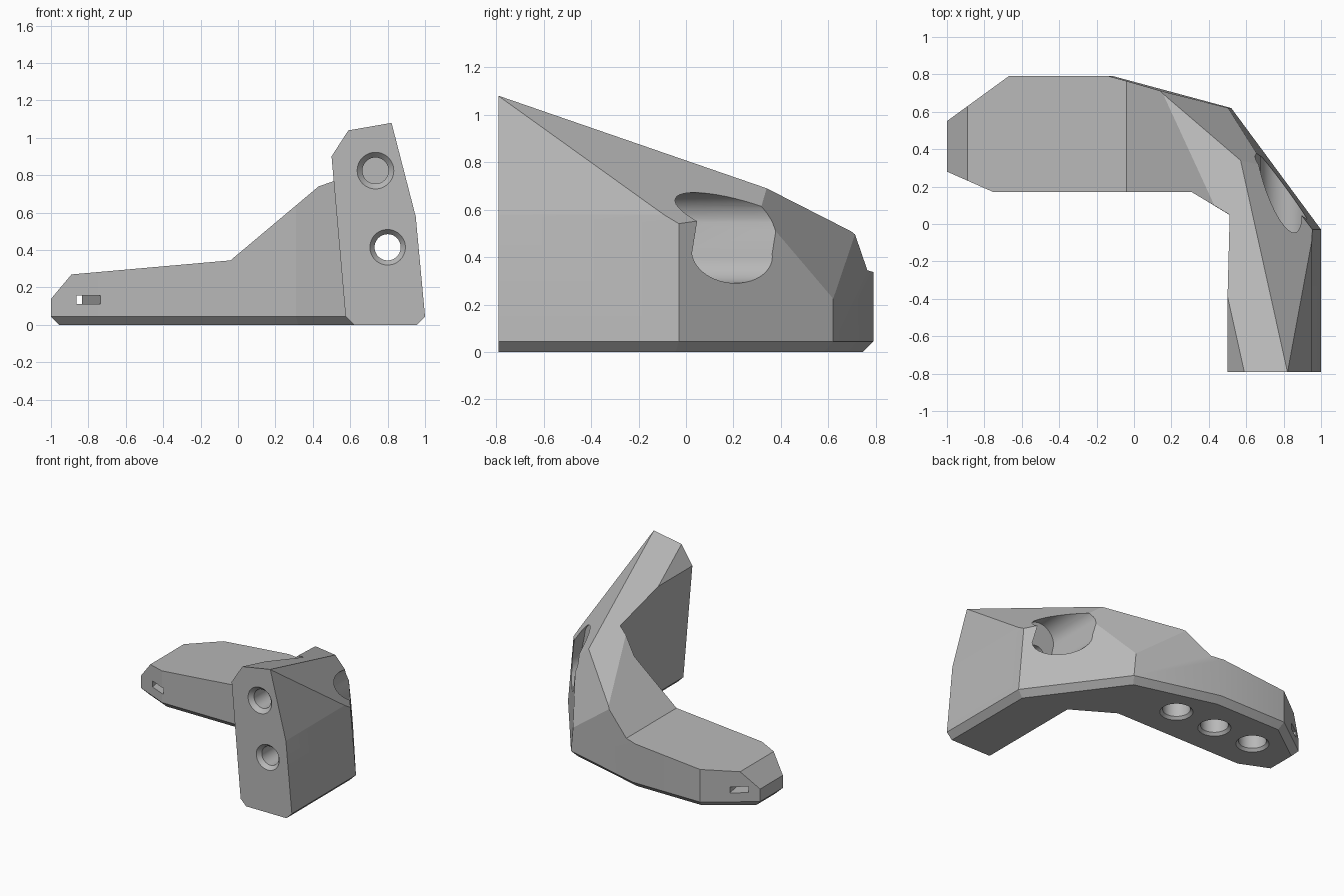
import bpy, bmesh, math
from mathutils import Vector, Matrix

if "Cube" in bpy.data.objects:
    bpy.data.objects.remove(bpy.data.objects["Cube"], do_unlink=True)

grey = bpy.data.materials.new("light grey")
grey.use_nodes = True
tone = (0.48, 0.48, 0.48, 1)
grey.diffuse_color = tone
grey.node_tree.nodes["Principled BSDF"].inputs["Base Color"].default_value = tone


def make_object(name, bm):
    bmesh.ops.recalc_face_normals(bm, faces=bm.faces)
    mesh = bpy.data.meshes.new(name)
    bm.to_mesh(mesh)
    bm.free()
    mesh.materials.append(grey)
    obj = bpy.data.objects.new(name, mesh)
    bpy.context.collection.objects.link(obj)
    return obj


def loft(name, rings):
    """Solid joining rings with equal numbers of points."""
    bm = bmesh.new()
    loops = [[bm.verts.new(p) for p in ring] for ring in rings]
    n = len(loops[0])
    for a, b in zip(loops, loops[1:]):
        for i in range(n):
            j = (i + 1) % n
            bm.faces.new((a[i], a[j], b[j], b[i]))
    bm.faces.new(loops[0][::-1])
    bm.faces.new(loops[-1])
    return make_object(name, bm)


def boolean(target, cutter, operation="DIFFERENCE"):
    cutter.hide_render = True
    mod = target.modifiers.new("cut", "BOOLEAN")
    mod.object, mod.operation, mod.solver = cutter, operation, "EXACT"
    bpy.context.view_layer.objects.active = target
    bpy.ops.object.modifier_apply(modifier=mod.name)
    bpy.data.objects.remove(cutter, do_unlink=True)


def inset(points, distance, open_edge):
    """Move every edge of an outline inward, except one."""
    out, n = [], len(points)
    for i in range(n):
        p, q, r = (Vector(points[k % n]) for k in (i - 1, i, i + 1))
        d1, d2 = (q - p).normalized(), (r - q).normalized()
        n1, n2 = Vector((-d1.y, d1.x)), Vector((-d2.y, d2.x))
        w1 = 0 if (i - 1) % n == open_edge else distance
        w2 = 0 if i == open_edge else distance
        det = n1.x * n2.y - n1.y * n2.x
        out.append((q.x + (w1 * n2.y - w2 * n1.y) / det,
                    q.y + (n1.x * w2 - n2.x * w1) / det))
    return out


def bore(center, axis, rim, radius, depth, sink):
    """Round hole with a countersunk mouth, going in along the axis."""
    turn = Vector((0, 0, 1)).rotation_difference(Vector(axis)).to_matrix()
    rings = []
    lip = sink * 0.5
    for r, t in ((rim, -lip), (rim, 0), (radius, sink), (radius, depth)):
        ring = []
        for k in range(48):
            a = math.tau * k / 48
            ring.append(Vector(center) + turn @ Vector((r * math.cos(a), r * math.sin(a), t)))
        rings.append(ring)
    return loft("bore_cutter", rings)


# Angled body: outline with a chamfered base and leaning walls
low = [(-1, .28), (-.75, .17), (.31, .17), (.575, .01), (.575, -.79), (1, -.79),
       (1, -.03), (.52, .62), (-.11, .79), (-.67, .79), (-1, .55)]
high = low[:3] + [(.481, .068), (.481, -.79), (.9, -.79),
                  (.9, -.03), (.416, .624), (-.2, .79)] + low[9:]
levels = ((inset(low, .045, 4), 0), (low, .045), (high, 1.12))
body = loft("angled_body", [[(x, y, z) for x, y in ring] for ring, z in levels])

# Front silhouette trims the body to its sloping height
profile = [(-1.1, -.1), (-1.1, .02), (-.89, .27), (-.04, .345), (.49, .79), (.49, .885),
           (.64, 1.118), (.65, 1.2), (.79, 1.2), (.95, .58), (1.08, .08), (1.08, -.1)]
boolean(body, loft("profile_cutter", [[(x, y, z) for x, z in profile] for y in (-1, 1)]),
        "INTERSECT")

# Flat facets on the top, the outer shoulder and the rear corner
tip, ridge, shoulder = (.82, -.79, 1.08), (.57, .34, .69), (.955, -.03, .54)
facets = [((.59, -.79, 1.04), tip, ridge),
          (tip, shoulder, ridge),
          (ridge, (.515, .61, .23), (.14, .71, .5))]
bm = bmesh.new()
bm.from_mesh(body.data)
for a, b, c in (map(Vector, f) for f in facets):
    normal = (b - a).cross(c - a)
    if normal.z < 0:
        normal.negate()
    bmesh.ops.bisect_plane(bm, geom=bm.verts[:] + bm.edges[:] + bm.faces[:], dist=1e-5,
                           plane_co=a, plane_no=normal.normalized(), clear_outer=True)
    bmesh.ops.holes_fill(bm, edges=[e for e in bm.edges if e.is_boundary], sides=0)
bmesh.ops.remove_doubles(bm, verts=bm.verts, dist=1e-4)
bmesh.ops.recalc_face_normals(bm, faces=bm.faces)
bm.to_mesh(body.data)
bm.free()

# Front holes: a blind one above and a through one below
boolean(body, bore((.735, -.79, .825), (0, 1, 0), .098, .07, .25, .03))
boolean(body, bore((.8, -.79, .415), (0, 1, 0), .095, .07, 1, .03))

# Rounded access pocket behind the lower hole
pocket = []
for k in range(50):
    upper = k < 25
    a = math.pi * (k if upper else k - 1) / 24
    cx, cz = (.772, .547) if upper else (.8, .415)
    pocket.append((cx + .125 * math.cos(a), cz + .125 * math.sin(a)))
boolean(body, loft("pocket_cutter", [[(x, y, z) for x, z in pocket] for y in (-.08, .7)]))

# Three blind sockets under the low arm
for x in (.03, -.307, -.645):
    boolean(body, bore((x, .485, 0), (0, 0, 1), .113, .095, .15, .02))

# Slanted strap slot through the narrow end
bm = bmesh.new()
bmesh.ops.create_cube(bm, size=1, matrix=Matrix.Translation((-.843, .415, .135))
                      @ Matrix.Rotation(.195, 4, "Z") @ Matrix.Diagonal((.115, 1, .045, 1)))
boolean(body, make_object("slot_cutter", bm))

bpy.ops.object.select_all(action="DESELECT")
body.select_set(True)
bpy.context.view_layer.objects.active = body
bpy.ops.object.shade_smooth_by_angle(angle=math.radians(20))
